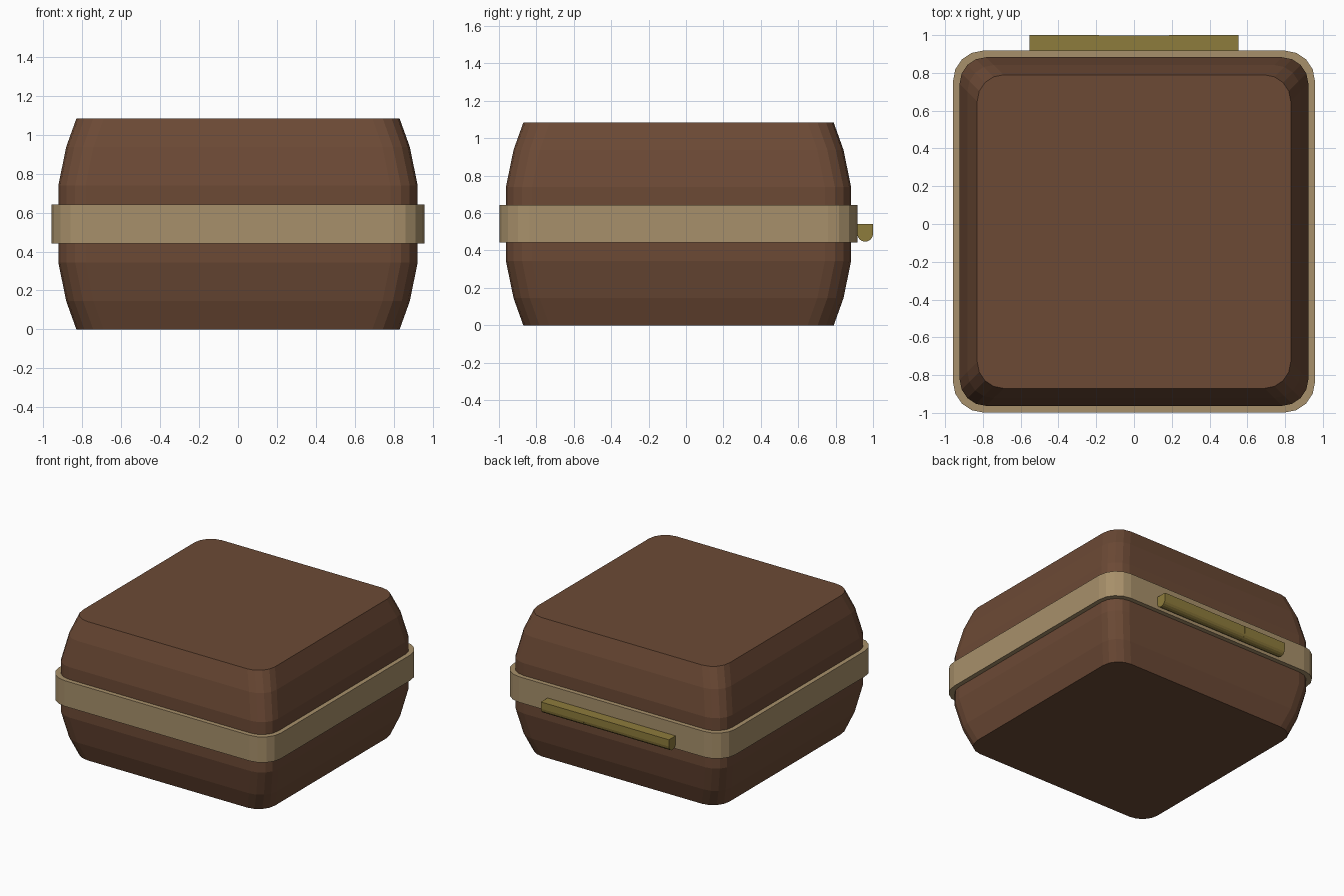
import bpy, bmesh
from math import sin, cos, pi

if "Cube" in bpy.data.objects:
    bpy.data.objects.remove(bpy.data.objects["Cube"])

CY = -0.04      # centre of the case in y (hinge sticks out behind)
SEAM = 0.542
TOP = 1.083


def material(name, rgb):
    m = bpy.data.materials.new(name)
    m.diffuse_color = (*rgb, 1)
    m.use_nodes = True
    m.node_tree.nodes["Principled BSDF"].inputs["Base Color"].default_value = m.diffuse_color
    return m


leather = material("brown_shell", (0.15, 0.068, 0.036))
tan = material("tan_rim", (0.39, 0.28, 0.145))
brass = material("brass", (0.27, 0.20, 0.045))


def finish(name, bm, mat):
    bmesh.ops.recalc_face_normals(bm, faces=bm.faces)
    me = bpy.data.meshes.new(name)
    bm.to_mesh(me)
    bm.free()
    me.materials.append(mat)
    ob = bpy.data.objects.new(name, me)
    bpy.context.collection.objects.link(ob)
    return ob


def rounded_square(half, r, segs=4):
    c = half - r
    pts = []
    for k, (sx, sy) in enumerate([(1, 1), (-1, 1), (-1, -1), (1, -1)]):
        for i in range(segs + 1):
            a = (k + i / segs) * pi / 2
            pts.append((sx * c + r * cos(a), sy * c + r * sin(a) + CY))
    return pts


def loft(name, sections, mat):
    """Stack rounded squares given as (half width, corner radius, z)."""
    bm = bmesh.new()
    rings = [[bm.verts.new((x, y, z)) for x, y in rounded_square(h, r)]
             for h, r, z in sections]
    for a, b in zip(rings, rings[1:]):
        n = len(a)
        for i in range(n):
            j = (i + 1) % n
            bm.faces.new((a[i], a[j], b[j], b[i]))
    bm.faces.new(rings[0])
    bm.faces.new(rings[-1])
    return finish(name, bm, mat)


# Base and lid shells, the lid mirrors the base about the seam
profile = [(0.83, 0.14, 0), (0.882, 0.14, 0.145), (0.923, 0.14, 0.345), (0.923, 0.14, SEAM)]
loft("base_shell", profile, leather)
loft("lid_shell", [(h, r, TOP - z) for h, r, z in profile], leather)

# Tan rims meeting at the seam
loft("base_rim", [(0.958, 0.16, 0.442), (0.958, 0.16, SEAM)], tan)
loft("lid_rim", [(0.958, 0.16, SEAM), (0.958, 0.16, 0.642)], tan)


def knuckle(name, x0, x1, r):
    """Hinge piece: flat top, round underside, extruded along x."""
    yc, zc = 0.958, 0.489
    prof = [(yc + r, SEAM), (yc - r, SEAM)]
    prof += [(yc - r * cos(i * pi / 8), zc - r * sin(i * pi / 8)) for i in range(9)]
    bm = bmesh.new()
    ends = [[bm.verts.new((x, y, z)) for y, z in prof] for x in (x0, x1)]
    n = len(prof)
    for i in range(n):
        j = (i + 1) % n
        bm.faces.new((ends[0][i], ends[0][j], ends[1][j], ends[1][i]))
    for e in ends:
        bm.faces.new(e)
    return finish(name, bm, brass)


# Back hinge in three knuckles
for i, r in enumerate((0.042, 0.041, 0.042)):
    x = -0.553 + i * 0.3687
    knuckle(f"hinge_knuckle_{i + 1}", x, x + 0.3687, r)
